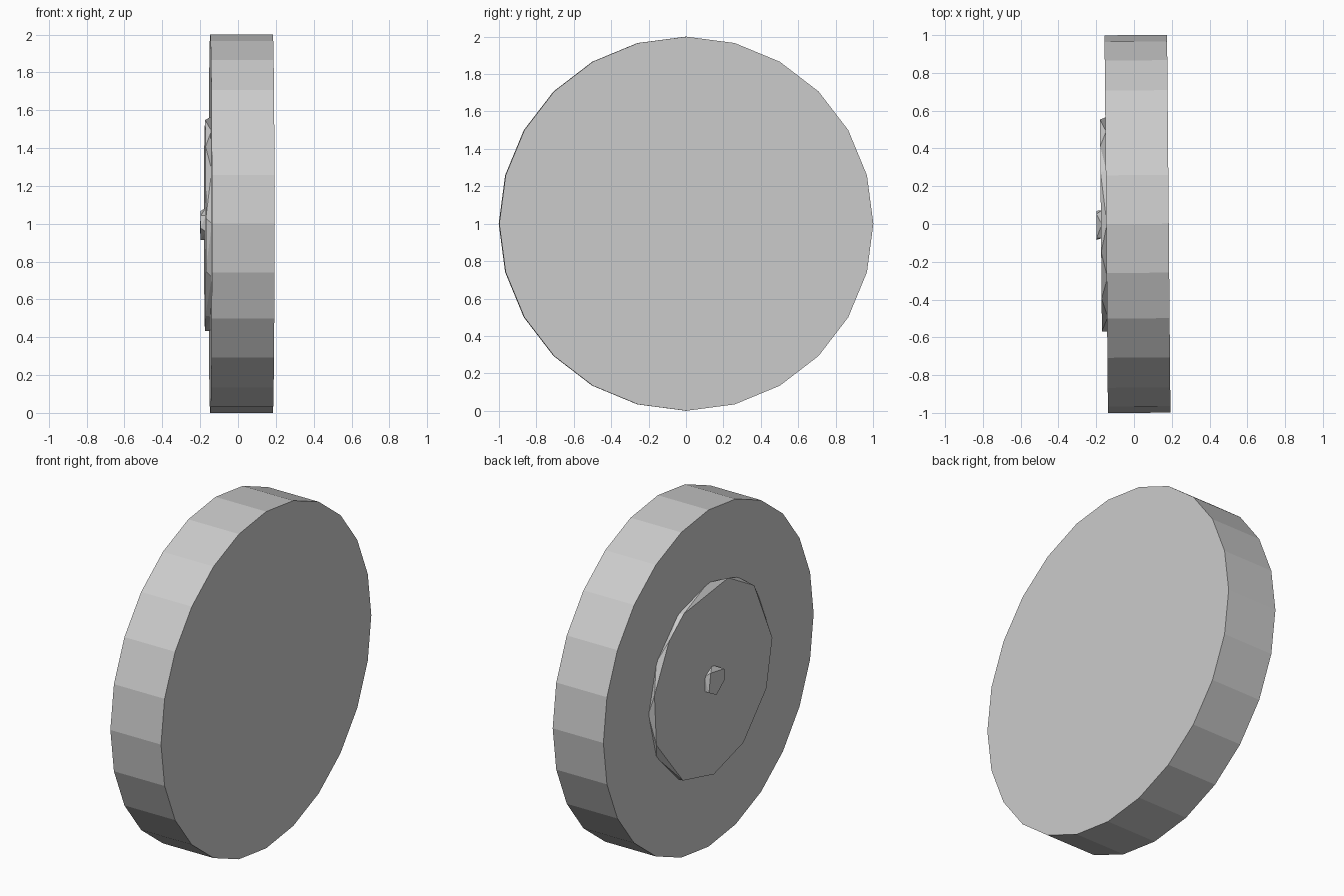
import bpy
import bmesh
from math import cos, sin, radians
from mathutils import Matrix

cube = bpy.data.objects.get("Cube")
if cube:
    bpy.data.objects.remove(cube)

grey = bpy.data.materials.new("light grey")
grey.use_nodes = True
colour = (0.6, 0.6, 0.6, 1)
grey.diffuse_color = colour
grey.node_tree.nodes["Principled BSDF"].inputs["Base Color"].default_value = colour

# The whole wheel leans very slightly about the vertical axis
LEAN = Matrix.Translation((0, 0, 1)) @ Matrix.Rotation(0.009, 4, "Z")


def even(sides):
    return [i * 360 / sides for i in range(sides)]


def disc(name, inner_x, inner_angles, outer_x, outer_angles, radius):
    """Flat-sided disc along x, hulled from two rings of corners."""
    bm = bmesh.new()
    for x, angles in ((inner_x, inner_angles), (outer_x, outer_angles)):
        for a in map(radians, angles):
            bm.verts.new((x, radius * cos(a), radius * sin(a)))
    bmesh.ops.convex_hull(bm, input=bm.verts[:])
    bmesh.ops.dissolve_limit(bm, angle_limit=radians(0.5),
                             verts=bm.verts[:], edges=bm.edges[:])
    bmesh.ops.recalc_face_normals(bm, faces=bm.faces[:])
    mesh = bpy.data.meshes.new(name)
    bm.to_mesh(mesh)
    bm.free()
    mesh.transform(LEAN)
    mesh.materials.append(grey)
    obj = bpy.data.objects.new(name, mesh)
    bpy.context.collection.objects.link(obj)
    return obj


# Thick wheel
disc("wheel", 0.184, even(24), -0.147, even(24), 1.0)

# Raised hub plate with an uneven, faceted rim
disc("hub_plate", -0.143, even(12), -0.175,
     [12, 43, 61, 105, 134, 177, 206, 239, 269, 300, 341], 0.567)

# Small axle cap
disc("axle_cap", -0.17, [a + 30 for a in even(6)], -0.199,
     [50, 150, 195, 270, 327], 0.085)
